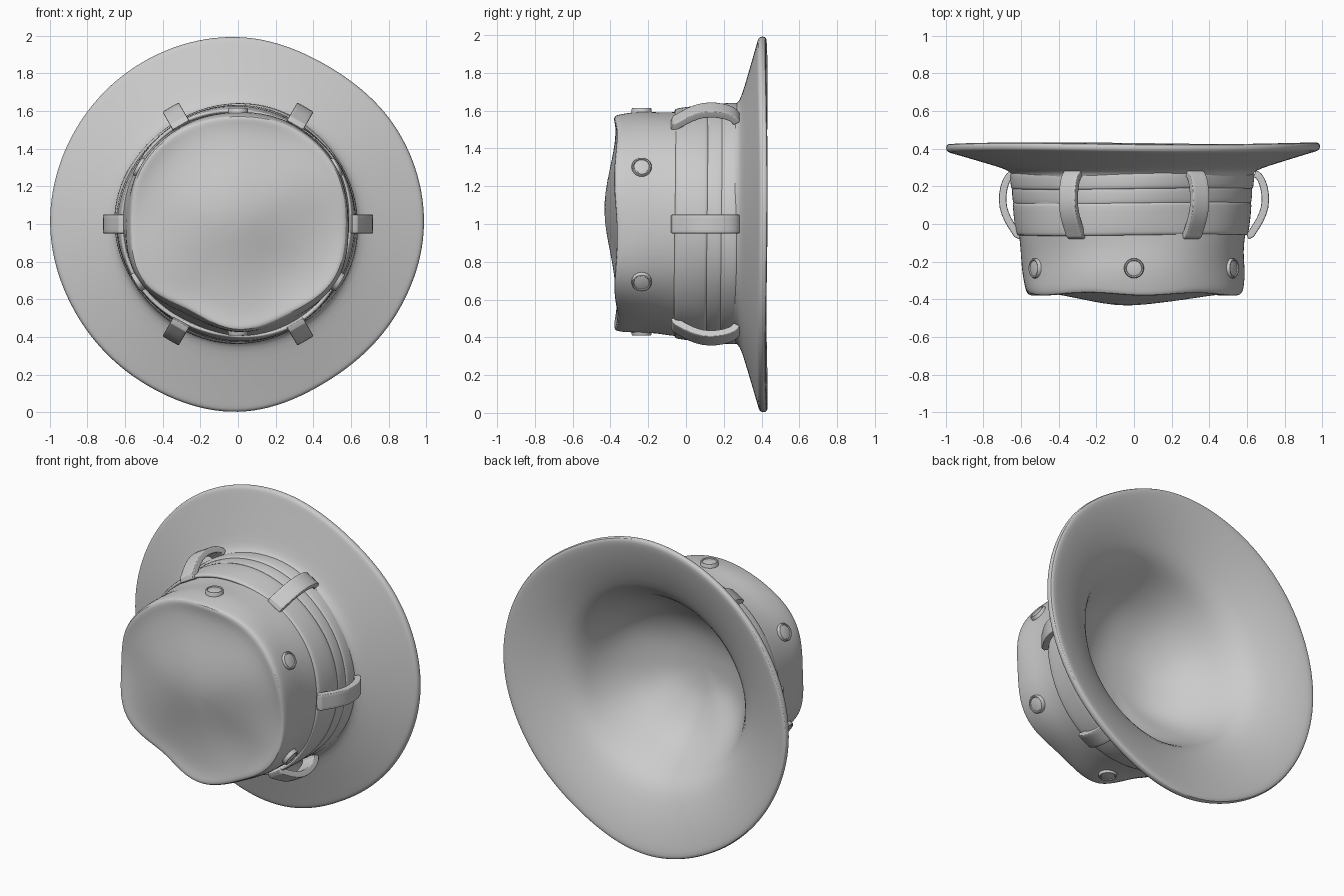
import bpy, bmesh
from math import sin, cos, pi, tau, exp, radians
from mathutils import Vector

if "Cube" in bpy.data.objects:
    bpy.data.objects.remove(bpy.data.objects["Cube"])

SEG = 72
# Radii every 30 degrees (from +x towards +z) for the dented crown and wavy brim
CROWN = [.58, .60, .595, .578, .592, .60, .575, .595, .53, .568, .555, .595]
BAND = [.63, .635, .635, .635, .64, .645, .65, .64, .63, .63, .635, .635]
BRIM = [.99, .985, .967, .995, 1.0, 1.0, 1.0, .985, .985, 1.0, .962, .97]


def wave(vals, a):
    """Smooth periodic interpolation of a list of radii."""
    n = len(vals)
    t = (a % tau) / tau * n
    i = int(t)
    f = t - i
    p0, p1, p2, p3 = (vals[(i + k) % n] for k in (-1, 0, 1, 2))
    return p1 + .5 * f * (p2 - p0 + f * (2*p0 - 5*p1 + 4*p2 - p3 + f * (3*(p1 - p2) + p3 - p0)))


def hat_frame(a):
    """Axes at angle a: sideways, along the hat, outward."""
    out = Vector((cos(a), 0, sin(a)))
    axis = Vector((0, 1, 0))
    return axis.cross(out), axis, out


def bridge(bm, A, B):
    n = len(A)
    for i in range(n):
        j = (i + 1) % n
        bm.faces.new((A[i], A[j], B[j], B[i]))


def finish(name, bm, subsurf=1, bevel=0):
    bmesh.ops.recalc_face_normals(bm, faces=bm.faces)
    me = bpy.data.meshes.new(name)
    bm.to_mesh(me)
    bm.free()
    ob = bpy.data.objects.new(name, me)
    bpy.context.collection.objects.link(ob)
    if bevel:
        m = ob.modifiers.new("soft_edges", 'BEVEL')
        m.width, m.segments = bevel, 2
    if subsurf:
        m = ob.modifiers.new("smooth", 'SUBSURF')
        m.levels = m.render_levels = subsurf
    bpy.context.view_layer.objects.active = ob
    ob.select_set(True)
    bpy.ops.object.shade_smooth_by_angle(angle=radians(50))
    ob.select_set(False)
    return ob


def lathe(name, rows, place, closed=False):
    """Spin rows around the y axis; place(row, angle) gives the point."""
    bm = bmesh.new()
    rings = [[bm.verts.new(place(r, tau * i / SEG)) for i in range(SEG)] for r in rows]
    for A, B in zip(rings, rings[1:] + rings[:1] if closed else rings[1:]):
        bridge(bm, A, B)
    if not closed:
        for ring in (rings[0], rings[-1]):
            c = sum((v.co for v in ring), Vector()) / SEG
            bmesh.ops.pointmerge(bm, verts=ring, merge_co=c)
    return finish(name, bm)


def top_dent(x, z):
    """Soft bulges of the crown's flat end."""
    g = lambda cx, cz, s: exp(-((x - cx)**2 + (z - cz)**2) / s**2)
    return -.065 * g(-.05, .08, .28) + .03 * g(.25, -.28, .2) - .02 * g(.3, .2, .2) + .015 * g(-.3, .32, .18)


# Shell rows: (scale, y, blend 0 = crown, 1 = band, 2 = brim outline, radius offset)
OUTER = [(.002, -.37, 0, 0), (.2, -.37, 0, 0), (.4, -.37, 0, 0), (.6, -.368, 0, 0),
         (.78, -.364, 0, 0), (.9, -.366, 0, 0), (.96, -.374, 0, 0), (.99, -.37, 0, 0),
         (1, -.352, 0, 0), (1, -.325, .1, 0), (1, -.24, .3, -.004), (1, -.15, .45, -.016),
         (1, -.05, .7, -.02), (1, .1, .9, -.02), (1, .24, 1, -.012), (1, .275, 1, .005),
         (1, .295, 1.12, 0), (1, .325, 1.4, 0), (1, .352, 1.65, 0), (1, .375, 1.87, 0),
         (1, .383, 1.95, 0), (1, .39, 1.985, 0), (1, .408, 2, 0)]
# Inside is one soft bowl running from the brim
INNER = [(1, .425, 1.985, 0), (1, .43, 1.94, 0), (1, .42, 1.8, 0), (1, .39, 1.5, 0),
         (1, .345, 1.2, 0), (1, .3, 1, -.015), (1, .24, .9, -.06), (.96, .16, .8, -.075),
         (.91, .07, .6, -.085), (.81, -.01, .4, -.075), (.67, -.075, .2, -.06),
         (.48, -.125, 0, -.03), (.3, -.15, 0, 0), (.15, -.162, 0, 0), (.002, -.165, 0, 0)]


def shell_point(row, a):
    s, y, b, off = row
    c, m, e = wave(CROWN, a), wave(BAND, a), wave(BRIM, a)
    r = c + (m - c) * b if b <= 1 else m + (e - m) * (b - 1)
    r = s * r + off * min(1, s * 3)
    x, z = r * cos(a), r * sin(a)
    if y < -.3:
        y += top_dent(x, z) * max(0, 1 - s**4) + .01 * cos(6 * a + .6) * s**6
    if -.3 < y < .2:
        r += .008 * sin(3 * a + y * 12) * s**2
    if b > 1:
        y += .005 * sin(3 * a + 1) * (b - 1)
    return Vector((r * cos(a), y, 1 + r * sin(a)))


lathe("hat_shell", OUTER + INNER, shell_point)


# Hat band: three overlapping fabric strips
def strip(name, y0, y1, lift):
    rows = [(y0, -.03), (y0, -.006), (y0 + .006, 0), ((y0 + y1) / 2, .002),
            (y1 - .006, 0), (y1, -.006), (y1, -.03)]

    def pt(row, a):
        y, d = row
        t = (y + .06) / .33
        r = wave(BAND, a) + d + lift - .022 * (1 - t) + .006 * sin(4 * a + y * 9)
        return Vector((r * cos(a), y + .004 * sin(2 * a), 1 + r * sin(a)))
    lathe(name, rows, pt, closed=True)


strip("band_lower", -.06, .115, .001)
strip("band_middle", .105, .195, -.002)
strip("band_upper", .185, .275, .003)


# Six arched strap loops over the band
PATH = [(-.062, .60), (-.055, .622), (-.03, .636), (.02, .67), (.09, .698),
        (.16, .698), (.22, .684), (.255, .664), (.268, .64)]
for k in range(6):
    side, axis, out = hat_frame(k * pi / 3)
    bm = bmesh.new()
    rings = []
    for i, (y, r) in enumerate(PATH):
        p0, p1 = PATH[max(i - 1, 0)], PATH[min(i + 1, len(PATH) - 1)]
        n = Vector((-(p1[1] - p0[1]), p1[0] - p0[0])).normalized() * .02
        rings.append([bm.verts.new(side * w + axis * (y + n.x * h) + out * (r + n.y * h) + Vector((0, 0, 1)))
                      for w, h in ((-.05, -1), (.05, -1), (.05, 1), (-.05, 1))])
    for A, B in zip(rings, rings[1:]):
        bridge(bm, A, B)
    bm.faces.new(rings[0])
    bm.faces.new(rings[-1])
    finish(f"strap_loop_{k + 1}", bm, subsurf=1, bevel=.005)


# Six round studs with a raised rim
STUD = [(.053, -.03), (.053, .006), (.049, .012), (.043, .012), (.04, .007), (.02, .011)]
for k in range(6):
    a = pi / 6 + k * pi / 3
    side, axis, out = hat_frame(a)
    base = shell_point((1, -.235, .3, -.004), a) + out * .004
    bm = bmesh.new()
    rings = [[bm.verts.new(base + side * r * cos(tau * i / 24) + axis * r * sin(tau * i / 24) + out * h)
              for i in range(24)] for r, h in STUD]
    for A, B in zip(rings, rings[1:]):
        bridge(bm, A, B)
    bm.faces.new(rings[0])
    bm.faces.new(rings[-1])
    finish(f"stud_{k + 1}", bm, subsurf=0)
